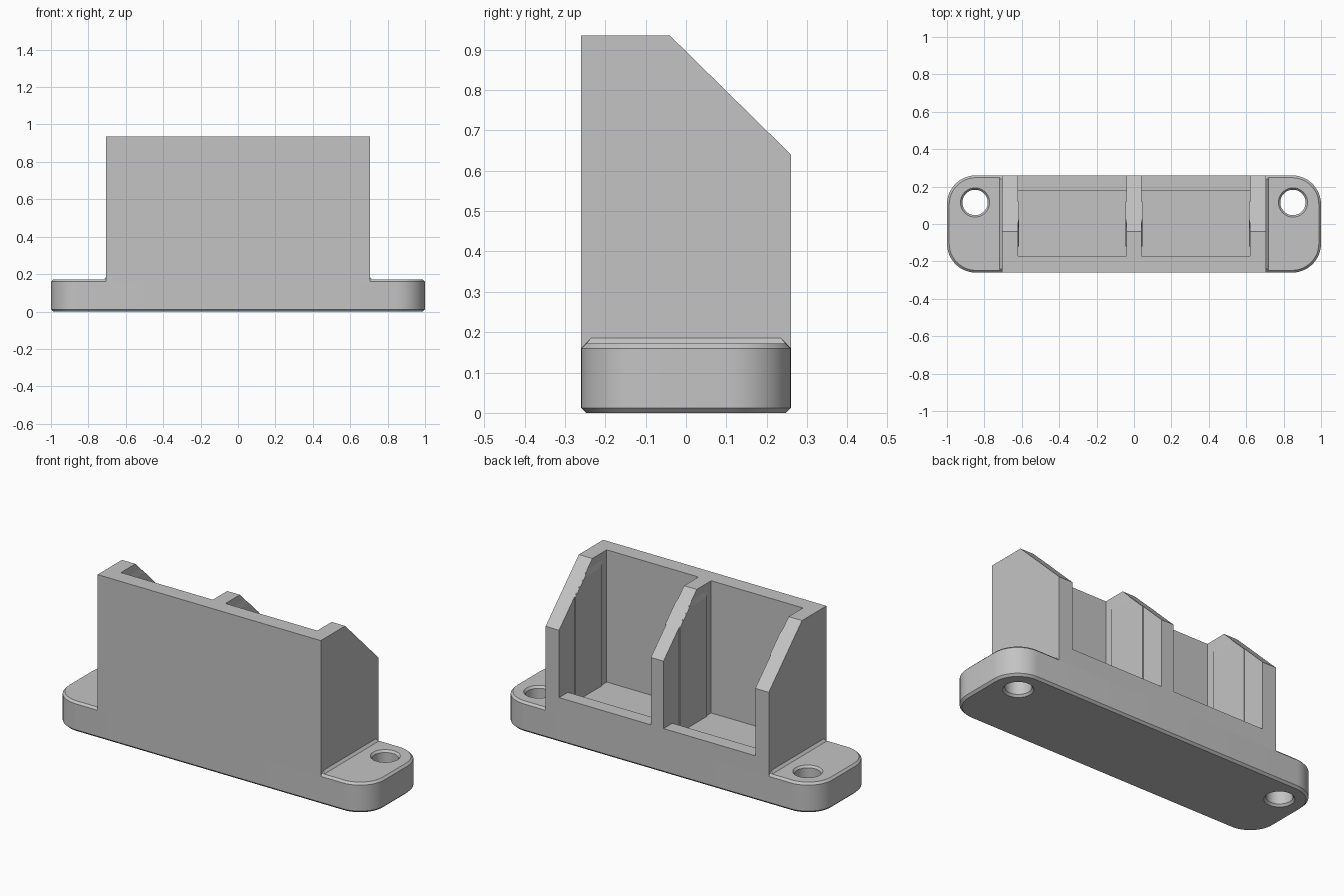
import bpy, bmesh, math

if "Cube" in bpy.data.objects:
    bpy.data.objects.remove(bpy.data.objects["Cube"])

HX, HY, TW = 1.0, 0.26, 0.705          # base half sizes, tower half width
RIM, TOP = 0.16, 0.172                 # base chamfer start and base top
FLOOR, LIP = 0.18, 0.255               # pocket floor and rear lip heights
WALL = 0.62                            # inner face of the end walls
DIV = 0.04                             # half thickness of the divider

grey = bpy.data.materials.new("plain grey")
grey.use_nodes = True
COLOUR = (0.55, 0.55, 0.55, 1)
grey.diffuse_color = COLOUR
grey.node_tree.nodes["Principled BSDF"].inputs["Base Color"].default_value = COLOUR


def add(name, bm):
    bmesh.ops.recalc_face_normals(bm, faces=bm.faces)
    mesh = bpy.data.meshes.new(name)
    bm.to_mesh(mesh)
    bm.free()
    mesh.materials.append(grey)
    ob = bpy.data.objects.new(name, mesh)
    bpy.context.collection.objects.link(ob)
    return ob


def loft(name, rings):
    """Skin a stack of equal-length point rings and cap both ends."""
    bm = bmesh.new()
    loops = [[bm.verts.new(p) for p in ring] for ring in rings]
    n = len(loops[0])
    for a, b in zip(loops, loops[1:]):
        for i in range(n):
            j = (i + 1) % n
            bm.faces.new((a[i], a[j], b[j], b[i]))
    bm.faces.new(loops[0])
    bm.faces.new(loops[-1])
    return add(name, bm)


def hull(name, points):
    bm = bmesh.new()
    for p in points:
        bm.verts.new(p)
    bmesh.ops.convex_hull(bm, input=bm.verts)
    bmesh.ops.dissolve_limit(bm, angle_limit=0.01, verts=bm.verts, edges=bm.edges)
    return add(name, bm)


def box(name, x0, x1, y0, y1, z0, z1):
    return hull(name, [(x, y, z) for x in (x0, x1) for y in (y0, y1) for z in (z0, z1)])


def rounded(inset, z, radius=0.155, seg=12):
    ring = []
    cx, cy, r = HX - radius, HY - radius, radius - inset
    for q, (sx, sy) in enumerate(((1, 1), (-1, 1), (-1, -1), (1, -1))):
        for k in range(seg + 1):
            a = (q + k / seg) * math.pi / 2
            ring.append((sx * cx + r * math.cos(a), sy * cy + r * math.sin(a), z))
    return ring


def circle(cx, cy, r, z, n=40):
    return [(cx + r * math.cos(i * math.tau / n), cy + r * math.sin(i * math.tau / n), z)
            for i in range(n)]


def activate(ob):
    bpy.ops.object.select_all(action='DESELECT')
    ob.select_set(True)
    bpy.context.view_layer.objects.active = ob


def cut(ob, cutter):
    mod = ob.modifiers.new("cut", 'BOOLEAN')
    mod.operation, mod.solver, mod.object = 'DIFFERENCE', 'EXACT', cutter
    cutter.hide_render = True
    activate(ob)
    bpy.ops.object.modifier_apply(modifier=mod.name)
    bpy.data.objects.remove(cutter)


# Chamfered base plate with a screw hole in each ear
C = TOP - RIM
base = loft("base_plate", [rounded(C, 0), rounded(0, C), rounded(0, RIM), rounded(C, TOP)])
for s in (-1, 1):
    profile = [(0.088, -C), (0.068, C), (0.068, RIM), (0.088, TOP + C)]
    cut(base, loft("hole_cutter", [circle(s * 0.85, 0.115, r, z) for r, z in profile]))
activate(base)
bpy.ops.object.shade_smooth_by_angle(angle=math.radians(30))

# Tower with a sloped back, opened into two pockets
side = [(-HY, RIM), (HY, RIM), (HY, 0.64), (-0.04, 0.935), (-HY, 0.935)]
tower = loft("holder_tower", [[(x, y, z) for y, z in side] for x in (-TW, TW)])
for s in (-1, 1):
    x0, x1 = sorted((s * DIV, s * WALL))
    cut(tower, box("pocket_cutter", x0, x1, -0.17, 0.4, LIP, 1.2))
    cut(tower, box("floor_cutter", x0, x1, -0.17, 0.18, FLOOR, 0.5))

# Thin grip pads on the pocket walls, tapered at the top
T = 0.006
for s, label in ((1, "left"), (-1, "right")):
    for x, d, place in ((WALL, -1, "outer"), (DIV, 1, "inner")):
        pts = []
        for px, top in ((x, 0.89), (x + d * T, 0.86)):
            for y, z in ((0.12, FLOOR), (0.12, 0.777), (0.895 - top, top),
                         (-0.12, top), (-0.12, FLOOR)):
                pts.append((s * px, y, z))
        hull(f"{label}_{place}_grip_pad", pts)

    # Small sloped fillet where the tower meets each ear
    hull(f"{label}_foot_fillet",
         [(s * x, y * e, z) for e in (-1, 1)
          for x, y, z in ((TW, 0.235, 0.185), (TW, 0.25, 0.17), (TW + 0.014, 0.248, 0.171))])
